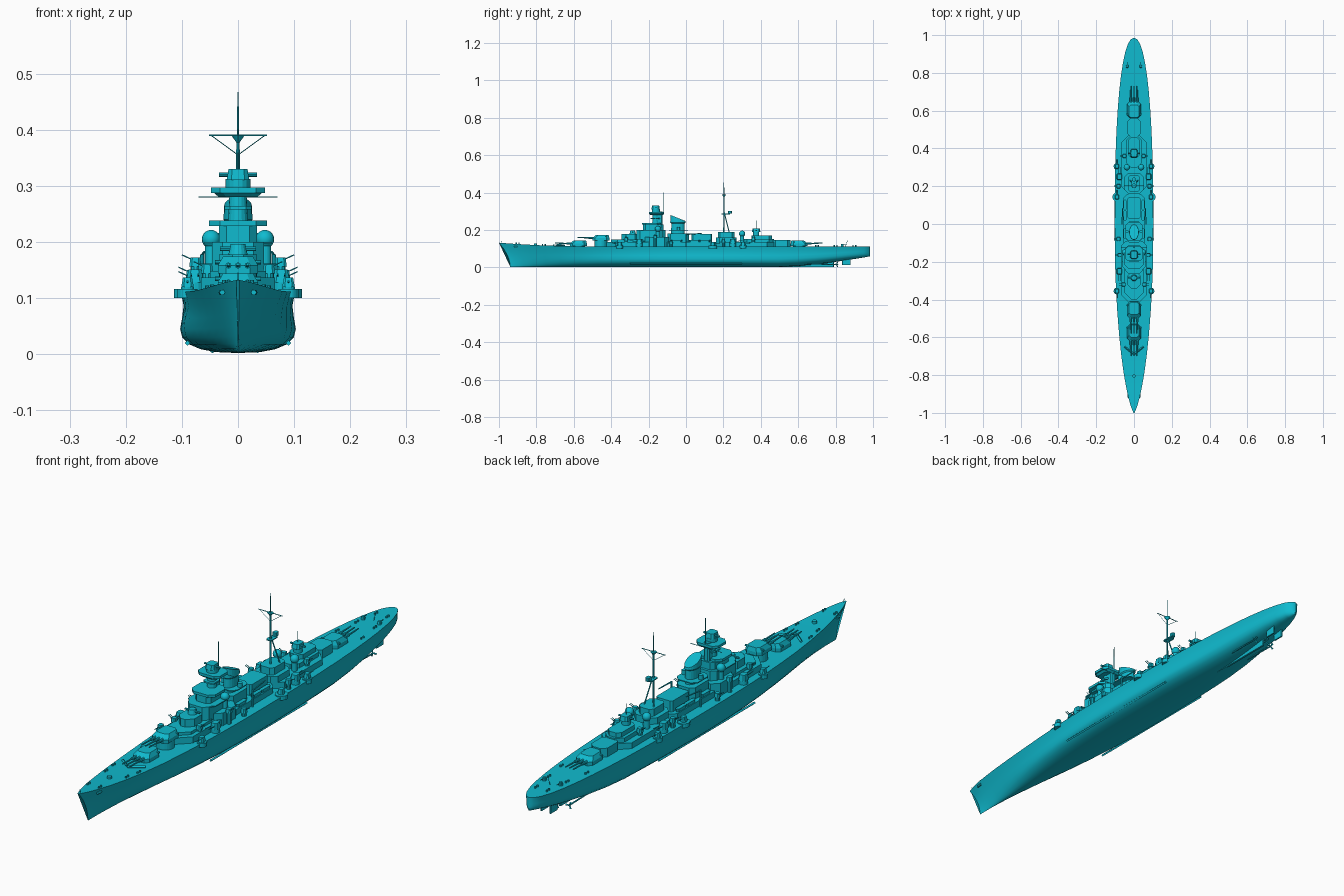
import bpy, bmesh, math
from mathutils import Vector

cube = bpy.data.objects.get("Cube")
if cube:
    bpy.data.objects.remove(cube)

COLOR = (.005, .5, .63, 1)
DECK = .11
BEAM = .102
SIDES = (1, -1)

paint = bpy.data.materials.new("cyan paint")
paint.use_nodes = True
paint.diffuse_color = COLOR
paint.node_tree.nodes["Principled BSDF"].inputs["Base Color"].default_value = COLOR


def finish(name, bm):
    bmesh.ops.recalc_face_normals(bm, faces=bm.faces)
    mesh = bpy.data.meshes.new(name)
    bm.to_mesh(mesh)
    bm.free()
    mesh.materials.append(paint)
    ob = bpy.data.objects.new(name, mesh)
    bpy.context.collection.objects.link(ob)
    return ob


def loft(name, rings):
    """Skin closed rings of points and cap both ends."""
    bm = bmesh.new()
    loops = [[bm.verts.new(point) for point in ring] for ring in rings]
    for a, b in zip(loops, loops[1:]):
        for i in range(len(a)):
            bm.faces.new((a[i - 1], a[i], b[i], b[i - 1]))
    bm.faces.new(loops[0])
    bm.faces.new(loops[-1])
    return finish(name, bm)


def block(name, fore, aft, wide, low, high, corner=.4, x=0, taper=1, rake=0):
    """Chamfered house; wide is its half width, taper scales the roof, rake slides it aft."""
    middle, long = (fore + aft) / 2, (aft - fore) / 2
    cut = corner * min(wide, long)
    side = [(wide - cut, -long), (wide, cut - long), (wide, long - cut), (wide - cut, long)]
    outline = side + [(-px, py) for px, py in reversed(side)]
    return loft(name, [[(x + px * scale, middle + py * scale + slide, z) for px, py in outline]
                       for z, scale, slide in ((low, 1, 0), (high, taper, rake))])


def rod(name, start, end, radius=.002, tip=None, sides=8):
    start, end = Vector(start), Vector(end)
    turn = (end - start).to_track_quat('Z', 'Y')
    angles = [math.tau * i / sides for i in range(sides)]
    return loft(name, [[centre + turn @ Vector((math.cos(a) * r, math.sin(a) * r, 0)) for a in angles]
                       for centre, r in ((start, radius), (end, tip or radius))])


def crossbar(name, y, z, reach, radius=.004):
    return rod(name, (-reach, y, z), (reach, y, z), radius)


def drum(name, x, y, low, high, radius, tip=None, sides=16):
    return rod(name, (x, y, low), (x, y, high), radius, tip, sides)


def dome(name, x, y, z, radius):
    bm = bmesh.new()
    bmesh.ops.create_uvsphere(bm, u_segments=16, v_segments=10, radius=radius)
    bmesh.ops.translate(bm, verts=bm.verts, vec=(x, y, z))
    finish(name, bm).data.shade_smooth()


def deck_height(y):
    return DECK + .002 + .02 * max(0, -y * 2 - 1) ** 2


# Hull: width, fullness, rising stern and curved stem all follow rules along the length
def hull_ring(t):
    fore = t < 0
    y = t * (.94 if fore else .985)
    width = max(.003, BEAM * (1 - abs(t) ** 2.4) ** (.7 if fore else .45))
    full = 1 - t * t * (1 if fore else .25)
    keel = .002 + .06 * max(0, y * 2 - 1) ** 1.5
    stem = .06 * max(0, -y * 2 - 1) / .88
    side = []
    for i in range(9):
        h = (i / 8) ** 2
        round_section = (1 - (1 - h) ** 6) ** .4 + .05 * math.sin(math.tau * h)
        py = y - stem * h ** 2
        side.append((width * (full * round_section + (1 - full) * h), py,
                     keel + h * (deck_height(py) - keel)))
    return side + [(-px, py, pz) for px, py, pz in reversed(side[1:])]


hull = loft("hull", [hull_ring(math.sin(math.pi / 2 * k / 12)) for k in range(-12, 13)])
bpy.context.view_layer.objects.active = hull
hull.select_set(True)
bpy.ops.object.shade_smooth_by_angle(angle=math.radians(35))

# Underwater fittings
block("skeg", .5, .79, wide=.004, low=.003, high=.04)
for side in SIDES:
    x = side * .09
    rod("bilge_keel", (x, -.3, .02), (x, .3, .02), radius=.005, sides=4)
    block("rudder", .835, .88, wide=.003, low=.012, high=.05, x=side * .02)
for x in (-.04, 0, .04):
    y, z = .8 - abs(x) / 2, .016
    rod("propeller_shaft", (x, y - .24, z + .005), (x, y, z), radius=.003)
    rod("propeller_hub", (x, y, z), (x, y + z, z), radius=.004, tip=.001)
    for k in range(3):
        angle = math.tau * k / 3
        end = (x + .014 * math.cos(angle), y + .01, z + .014 * math.sin(angle))
        rod("propeller_blade", (x, y + .006, z), end, radius=.002, tip=.004, sides=4)


# Main triple turrets; facing is -1 toward the bow and 1 toward the stern
def main_turret(y, z, facing):
    fore, aft, roof, bore = y - .045, y + .045, z + .018, z + .018
    drum("turret_barbette", 0, y, DECK - .005, z + .006, radius=.034, sides=24)
    block("turret_house", fore, aft, wide=.036, low=z + .004, high=roof)
    block("turret_roof", fore, aft, wide=.036, low=roof, high=z + .034, taper=.74, rake=-facing * .008)
    crossbar("turret_rangefinder", y - facing * .025, z + .024, reach=.041)
    for x in (-.017, 0, .017):
        front = y + facing * .065
        rod("gun_sleeve", (x, y, bore), (x, front, bore), radius=.0055)
        rod("gun_barrel", (x, front, bore), (x, front + facing * .06, bore + .002), radius=.0035, tip=.0025)


main_turret(-.575, DECK, facing=-1)
main_turret(-.455, DECK + .03, facing=-1)
main_turret(.605, DECK, facing=1)

# Lower deckhouses
block("forward_deckhouse", -.43, -.1, wide=.066, low=DECK, high=.137, corner=.8)
block("forward_upper_deckhouse", -.4, -.2, wide=.05, low=DECK, high=.148, corner=.7)
block("bridge_deckhouse", -.22, -.09, wide=.07, low=DECK, high=.162)
block("midship_deckhouse", -.12, .16, wide=.058, low=DECK, high=.135)
block("hangar", .03, .14, wide=.036, low=DECK, high=.178, corner=.2)
block("aft_deckhouse", .15, .48, wide=.066, low=DECK, high=.135, corner=.7)
block("mast_deckhouse", .16, .27, wide=.05, low=DECK, high=.16)
block("mast_upper_deckhouse", .17, .26, wide=.032, low=DECK, high=.188)
block("director_deckhouse", .3, .47, wide=.042, low=DECK, high=.152, corner=.6)
block("director_upper_deckhouse", .35, .46, wide=.03, low=DECK, high=.17, corner=.5)
block("stern_deckhouse", .46, .56, wide=.035, low=DECK, high=.147, corner=.5)

# Forward bridge
block("conning_tower", -.345, -.25, wide=.034, low=.14, high=.178, corner=.7)
drum("conning_rangefinder_base", 0, -.285, .178, .196, radius=.017, tip=.013)
crossbar("conning_rangefinder", -.285, .188, reach=.032)
block("bridge_lower", -.265, -.11, wide=.046, low=.14, high=.2)
block("bridge_wing_deck", -.25, -.12, wide=.06, low=.196, high=.2)
block("bridge_middle", -.23, -.12, wide=.034, low=.2, high=.228)
block("bridge_platform", -.235, -.135, wide=.052, low=.228, high=.238)

# Tower mast
drum("tower", 0, -.163, .23, .29, radius=.018, tip=.015)
block("tower_rear_shaft", -.16, -.125, wide=.012, low=.22, high=.3)
block("tower_gallery", -.19, -.14, wide=.024, low=.258, high=.264)
block("tower_platform_base", -.19, -.125, wide=.034, low=.28, high=.287, taper=1.25)
block("tower_platform", -.197, -.117, wide=.048, low=.287, high=.297)
drum("director_base", 0, -.16, .297, .312, radius=.022)
block("director_house", -.185, -.14, wide=.02, low=.31, high=.33, taper=.85)
crossbar("director_rangefinder", -.16, .32, reach=.034)
crossbar("tower_yard", -.125, .28, reach=.07, radius=.0012)
rod("tower_pole", (0, -.122, .28), (0, -.122, .4), radius=.002, tip=.001)

# Funnel with raked cap
funnel_rings = []
for z, slope, scale in ((.13, 0, 1), (.235, 0, .96), (.24, 0, 1.12), (.264, .016, 1.08)):
    angles = [math.tau * i / 20 for i in range(20)]
    funnel_rings.append([(math.cos(a) * .023 * scale, -.043 + math.sin(a) * .037 * scale,
                          z - slope * math.sin(a)) for a in angles])
loft("funnel", funnel_rings)
block("funnel_casing", -.1, .015, wide=.04, low=.13, high=.18)
block("funnel_platform", -.09, .01, wide=.046, low=.196, high=.2)

# Main mast with tripod legs
MAST = .203
YARD = .39
drum("main_mast", 0, MAST, .18, YARD, radius=.004, tip=.003)
drum("top_mast", 0, MAST, YARD, .467, radius=.002, tip=.001)
drum("mast_crow_nest", 0, MAST, YARD - .014, YARD, radius=.002, tip=.012)
crossbar("main_yard", MAST, YARD, reach=.052, radius=.0015)
block("mast_platform", .19, .235, wide=.012, low=.283, high=.287)
block("mast_searchlight", .225, .245, wide=.008, low=.287, high=.302)
for side in SIDES:
    rod("mast_leg", (side * .022, MAST + .03, .18), (0, MAST, .3), radius=.0025)
    rod("yard_stay", (side * .048, MAST, YARD), (0, MAST, YARD - .035), radius=.0008, sides=4)

# Aft director
AFT_DIRECTOR = .375
drum("aft_director_base", 0, AFT_DIRECTOR, .17, .19, radius=.016)
block("aft_director", AFT_DIRECTOR - .023, AFT_DIRECTOR + .023, wide=.018, low=.188, high=.207, taper=.85)
crossbar("aft_rangefinder", AFT_DIRECTOR, .197, reach=.032)
drum("aft_pole", 0, AFT_DIRECTOR, .2, .25, radius=.001)


# Smaller guns
def gun_mount(x, y, z, facing, size, guns=1):
    drum("secondary_barbette", x, y, DECK - .005, z, radius=size * .9)
    block("secondary_turret", y - size, y + size, wide=size * .85, low=z, high=z + size * 1.25, x=x, taper=.75)
    for k in range(guns):
        gun_x = x + (k - (guns - 1) / 2) * size * .7
        rod("secondary_barrel", (gun_x, y, z + size * .6),
            (gun_x, y + facing * size * 2.9, z + size * .8), radius=.0016)


def flak_mount(side, x, y, z):
    drum("flak_pedestal", side * x, y, DECK, z, radius=.009, sides=10)
    block("flak_shield", y - .011, y + .011, wide=.011, low=z - .006, high=z + .01, x=side * x, taper=.8)
    for offset in (-.004, .004):
        rod("flak_barrel", (side * x, y + offset, z + .004),
            (side * (x + .024), y + offset, z + .015), radius=.0013, sides=6)


def domed_director(x, y, z):
    drum("dome_pedestal", x, y, DECK, z, radius=.011)
    dome("dome_director", x, y, z, radius=.0165)


# Paired fittings along both sides
for side in SIDES:
    for y in (-.25, .25):
        gun_mount(side * .077, y, DECK + .018, facing=math.copysign(1, y), size=.018, guns=2)
    for y, radius in ((-.355, .018), (.143, .024), (.305, .018)):
        drum("sponson", side * .09, y, DECK - .01, DECK + .006, radius)
        gun_mount(side * .09, y, DECK + .01, facing=math.copysign(1, y), size=.013)
    flak_mount(side, .076, -.165, z=.162)
    flak_mount(side, .082, -.08, z=.132)
    flak_mount(side, .082, .2, z=.14)
    flak_mount(side, .05, .36, z=.152)
    flak_mount(side, .055, -.32, z=.15)
    domed_director(side * .048, -.15, z=.205)
    domed_director(side * .038, .3, z=.18)
    # Boats, cranes and searchlights by the funnel
    for y in (-.05, .045, .1):
        block("boat", y - .028, y + .028, wide=.007, low=.135, high=.147, corner=1, x=side * .048, taper=1.1)
    drum("crane_post", side * .064, 0, DECK, .178, radius=.004, sides=8)
    rod("crane_jib", (side * .064, 0, .176), (side * .06, .085, .182), radius=.003, tip=.002)
    drum("searchlight", side * .037, -.04, .2, .216, radius=.009)
    # Foredeck and quarterdeck fittings
    for y in (-.9, -.76, -.7, .7, .8, .9):
        x = side * (.16 - abs(y) * .15)
        for offset in (-.007, .007):
            base = deck_height(y)
            drum("bollard", x, y + offset, base - .004, base + .007, radius=.0035, sides=8)
    gun_mount(side * .036, .835, DECK + .006, facing=1, size=.008)
    rod("breakwater", (0, -.69, .12), (side * .05, -.65, .118), radius=.005, sides=4)
    rod("anchor", (side * .028, -.92, DECK), (side * .03, -.9, DECK), radius=.005, sides=6)
drum("capstan", 0, -.805, DECK, .128, radius=.009)
rod("bow_jackstaff", (0, -.985, .125), (0, -.99, .145), radius=.001)
rod("stern_flagstaff", (0, .85, DECK), (0, .865, .145), radius=.001)
